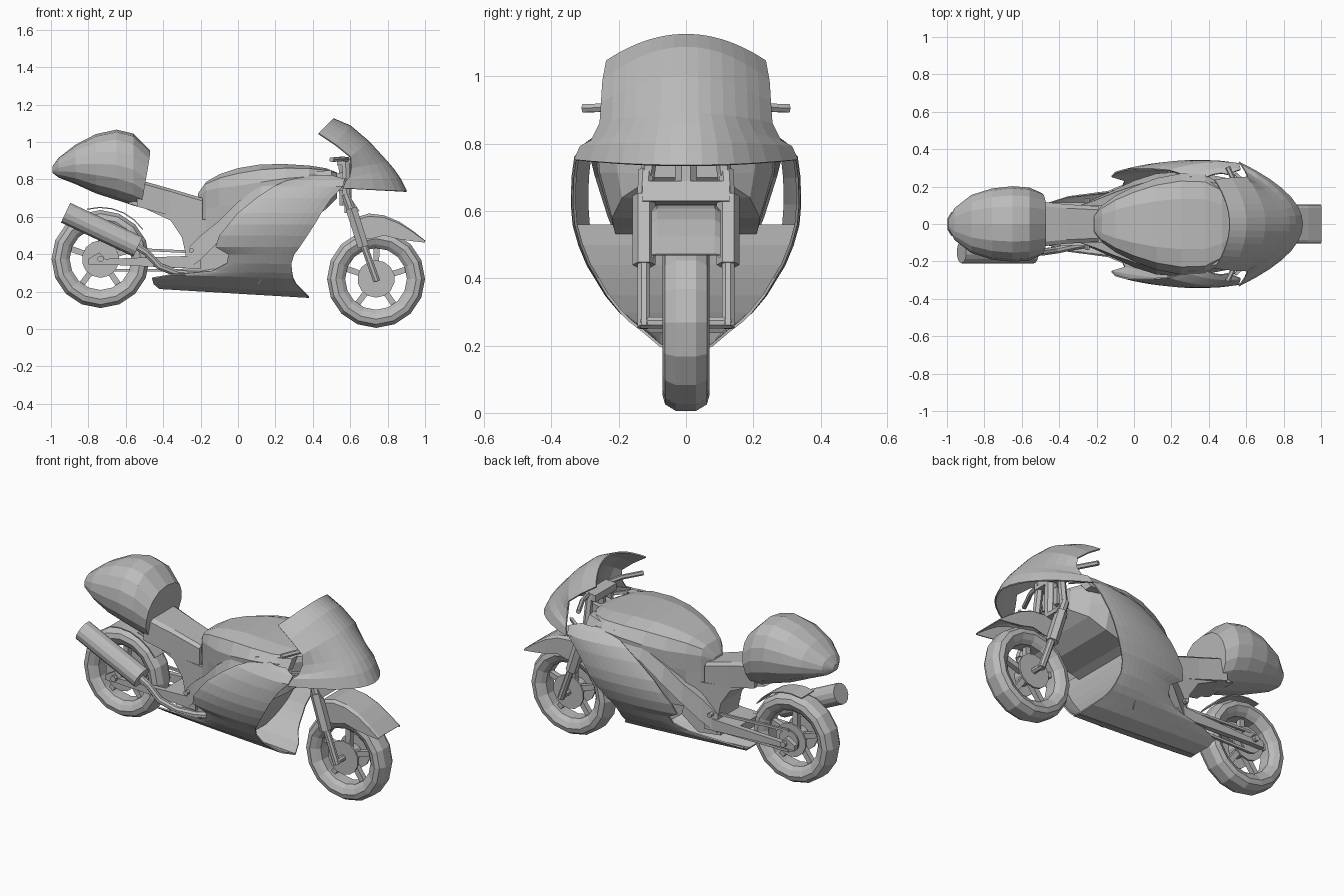
import bpy, bmesh, math
from mathutils import Vector

cube = bpy.data.objects.get("Cube")
if cube:
    bpy.data.objects.remove(cube, do_unlink=True)

grey = bpy.data.materials.new("plain grey")
grey.use_nodes = True
grey.diffuse_color = (0.5, 0.5, 0.5, 1)
grey.node_tree.nodes["Principled BSDF"].inputs["Base Color"].default_value = (0.5, 0.5, 0.5, 1)


def make(name, verts, faces, thick=0):
    bm = bmesh.new()
    vs = [bm.verts.new(v) for v in verts]
    for f in faces:
        bm.faces.new([vs[i] for i in f])
    bmesh.ops.remove_doubles(bm, verts=bm.verts, dist=0.0005)
    bmesh.ops.recalc_face_normals(bm, faces=bm.faces)
    me = bpy.data.meshes.new(name)
    bm.to_mesh(me)
    bm.free()
    me.materials.append(grey)
    ob = bpy.data.objects.new(name, me)
    bpy.context.collection.objects.link(ob)
    if thick:
        mod = ob.modifiers.new("thickness", 'SOLIDIFY')
        mod.thickness = thick
        mod.offset = 0
    return ob


def loft(name, rings, closed=True, caps=True, loop=False, thick=0):
    """Skin a list of equal-length rings of points."""
    n, m = len(rings[0]), len(rings)
    faces = []
    for i in range(m if loop else m - 1):
        for j in range(n if closed else n - 1):
            k, a, b = (j + 1) % n, i * n, (i + 1) % m * n
            faces.append((a + j, a + k, b + k, b + j))
    if caps and closed and not loop:
        faces += [tuple(range(n)), tuple(range((m - 1) * n, m * n))]
    return make(name, [p for r in rings for p in r], faces, thick)


def tube(name, path, radius, sides=10):
    """Sweep a polygon along a path of points."""
    pts = [Vector(p) for p in path]
    rings = []
    for i, p in enumerate(pts):
        d = (pts[min(i + 1, len(pts) - 1)] - pts[max(i - 1, 0)]).normalized()
        side = d.cross(Vector((0, 1, 0)))
        if side.length < 0.1:
            side = Vector((1, 0, 0))
        side.normalize()
        up = d.cross(side)
        ring = []
        for j in range(sides):
            a = math.tau * (j + 0.5) / sides
            ring.append(p + radius * (math.cos(a) * side + math.sin(a) * up))
        rings.append(ring)
    return loft(name, rings)


def prism(name, outline, y0, y1):
    """Extrude a side outline of (x, z) points across the width."""
    return loft(name, [[(x, y, z) for x, z in outline] for y in (y0, y1)])


def wheel(name, cx, cz):
    half = [(0.165, 0.035), (0.185, 0.055), (0.215, 0.07), (0.243, 0.062), (0.262, 0.03)]
    section = half + [(r, -y) for r, y in reversed(half)]
    rings = []
    for i in range(16):
        a = math.tau * i / 16
        rings.append([(cx + r * math.cos(a), y, cz + r * math.sin(a)) for r, y in section])
    loft(name + "_tyre", rings, loop=True)
    tube(name + "_hub", [(cx, -0.06, cz), (cx, 0.06, cz)], 0.045, 12)
    tube(name + "_axle", [(cx, -0.135, cz), (cx, 0.135, cz)], 0.018, 8)
    for y in (-0.055, 0.055):
        tube(name + "_brake_disc", [(cx, y - 0.005, cz), (cx, y + 0.005, cz)], 0.1, 14)
    for i in range(5):
        a = math.tau * i / 5 + 0.3
        tip = (cx + 0.18 * math.cos(a), 0, cz + 0.18 * math.sin(a))
        tube(name + "_spoke", [(cx, 0, cz), tip], 0.022, 4)


wheel("front_wheel", 0.738, 0.268)
wheel("rear_wheel", -0.735, 0.374)

# Front mudguard: x, top, lower edge
rings = []
for x, t, b in [(.62, .59, .49), (.7, .615, .48), (.78, .605, .5),
                (.86, .572, .48), (.93, .525, .47), (1.0, .47, .462)]:
    s = (t - b) * 0.1
    rings.append([(x, y, z) for y, z in
                  [(-.1, b), (-.1, t - s), (-.085, t), (.085, t), (.1, t - s), (.1, b)]])
loft("front_mudguard", rings, closed=False, thick=0.006)

# Rear mudguard: short arch hugging the tyre
rings = []
for deg in range(35, 106, 14):
    a = math.radians(deg)
    rings.append([(-.735 + .276 * math.cos(a), y, .374 + .276 * math.sin(a)) for y in (-.06, 0, .06)])
loft("rear_mudguard", rings, closed=False, thick=0.006)

# Nose fairing: paired centre and edge points, bowed forward between them
centre = [(.51, 1.123), (.6, 1.085), (.7, 1.0), (.8, .89), (.83, .855), (.865, .805), (.9, .735)]
edge = [(.43, .235, 1.045), (.52, .246, .985), (.6, .25, .92), (.605, .254, .86),
        (.595, .28, .808), (.575, .312, .792), (.56, .33, .752)]
rings = []
for (cx, cz), (ex, ey, ez) in zip(centre, edge):
    ring = []
    for i in range(-7, 8):
        u = i / 7
        w = 1 - abs(u) ** 2
        ring.append((ex + (cx - ex) * w, ey * u, ez + (cz - ez) * w))
    rings.append(ring)
loft("nose_fairing", rings, closed=False, thick=0.008)

# Main fairing: height, front x, rear x, half width
levels = [(.17, .38, -.42, 0), (.2, .35, -.45, .08), (.24, .31, -.46, .13),
          (.27, .295, -.35, .17), (.3, .29, -.14, .2), (.35, .285, -.06, .24),
          (.4, .3, -.05, .27), (.44, .33, -.12, .295), (.5, .37, -.1, .32),
          (.56, .41, -.05, .337), (.62, .445, 0, .342), (.7, .5, .1, .34),
          (.76, .56, .19, .332), (.8, .57, .28, .3), (.82, .5, .36, .272)]
for side, label in ((1, "left"), (-1, "right")):
    rings = []
    for z, fx, rx, w in levels:
        ring = []
        for i in range(11):
            u = i / 10
            x = rx + (fx - rx) * u
            lift = 0.05 * max(0, 1 - (z - .17) / .2) * (.38 - x) / .84
            y = w * (1 - 0.14 * (1 - u) ** 2.5 - 0.03 * u ** 6)
            ring.append((x, side * y, z + lift))
        rings.append(ring)
    loft(label + "_fairing", rings, closed=False, thick=0.008)

# Curved panel across the inside of the fairing
rings = [[(.2 - .9 * (.56 - z) ** 2, y * w * .96, z) for y in (-1, -.5, 0, .5, 1)]
         for z, fx, rx, w in levels[2:10]]
loft("radiator_panel", rings, closed=False, thick=0.008)

# Tank and body: x, top, shoulder, half width, base, base half width
rings = []
for x, t, m, w, b, v in [(-.215, .73, .71, .04, .56, .04), (-.17, .795, .74, .1, .5, .1),
                         (-.1, .835, .755, .15, .43, .13), (0, .868, .765, .2, .43, .15),
                         (.12, .888, .785, .245, .5, .2), (.25, .89, .805, .27, .55, .215),
                         (.38, .882, .815, .265, .58, .22), (.47, .868, .815, .21, .64, .19),
                         (.53, .845, .81, .11, .7, .1)]:
    right = [(w * .5, t - .008), (w * .85, t * .65 + m * .35), (w, m), (w * .97, m - .1), (v, b)]
    pts = right + [(-y, z) for y, z in reversed(right)]
    rings.append([(x, y, z) for y, z in pts])
loft("tank_and_body", rings)

# Frame plate and the spars sweeping from the steering head to the pivot
prism("frame", [(-.6, .675), (-.5, .645), (-.36, .58), (-.3, .49), (-.28, .4), (-.3, .3),
                (-.15, .28), (-.04, .36), (-.08, .5), (-.14, .58), (-.3, .6), (-.5, .69)], -.1, .1)
for side in (-1, 1):
    rings = []
    for x, t, yt, b, yb in [(.5, .85, .2, .79, .245), (.3, .83, .255, .75, .283),
                            (.12, .77, .24, .7, .27), (0, .68, .205, .58, .232),
                            (-.1, .58, .17, .47, .185), (-.2, .5, .13, .37, .14),
                            (-.28, .42, .102, .31, .105)]:
        rings.append([(x, side * y, z) for y, z in [(yt, t), (yb, b), (yb - .05, b), (yt - .05, t)]])
    loft("frame_spar", rings)

# Seat
rings = []
for x, t, b, w in [(-.54, .8, .655, .125), (-.36, .75, .605, .105), (-.19, .7, .555, .095)]:
    rings.append([(x, y, z) for y, z in
                  [(-w, b), (-w, t - .015), (-w * .8, t), (w * .8, t), (w, t - .015), (w, b)]])
loft("seat", rings)

# Rounded tail: x, base, top, half width; the last ring leans to form the front face
rings = []
for x, b, t, w in [(-.992, .835, .87, .025), (-.96, .81, .915, .085), (-.87, .775, .985, .155),
                   (-.76, .725, 1.042, .19), (-.65, .69, 1.066, .202), (-.56, .66, 1.045, .195),
                   (-.47, .65, .955, .165)]:
    ring = []
    for i in range(16):
        a = math.tau * i / 16
        c, s = math.cos(a), math.sin(a)
        z = (b + t) / 2 + (t - b) / 2 * s
        lean = .17 * max(0, .93 - z) if x > -.5 else 0
        ring.append((x - lean, w * math.copysign(abs(c) ** .8, c), z))
    rings.append(ring)
loft("tail_hump", rings)

# Exhaust
tube("exhaust_silencer", [(-.922, -.15, .622), (-.535, -.15, .44)], 0.06, 14)
tube("exhaust_pipe", [(-.54, -.15, .44), (-.49, -.15, .41), (-.42, -.14, .335),
                      (-.32, -.12, .295), (-.2, -.1, .29), (-.05, -.08, .32)], 0.02, 8)

# Rear suspension, foot pegs and drive chain
for side in (-1, 1):
    prism("swingarm", [(-.8, .345), (-.8, .375), (-.74, .41), (-.71, .375),
                       (-.28, .39), (-.2, .4), (-.2, .32), (-.28, .325), (-.72, .345)],
          side * .085, side * .115)
    tube("foot_peg", [(-.25, side * .1, .42), (-.25, side * .14, .42)], 0.014, 6)
prism("swingarm_bridge", [(-.42, .33), (-.42, .385), (-.28, .39), (-.28, .325)], -.1, .1)
for z0, z1 in ((.435, .41), (.315, .315)):
    tube("drive_chain", [(-.735, .075, z0), (-.2, .075, z1)], 0.01, 4)
tube("rear_sprocket", [(-.735, .07, .374), (-.735, .08, .374)], 0.065, 14)

# Front fork and steering
for side in (-1, 1):
    y = side * .125
    tube("fork_lower", [(.665, y, .47), (.742, y, .255)], 0.02, 8)
    tube("fork_sleeve", [(.605, y, .645), (.67, y, .44)], 0.034, 6)
    tube("fork_upper", [(.575, y * .95, .72), (.62, y, .6)], 0.024, 8)
    tube("fork_top", [(.575, y * .7, .91), (.58, y * .95, .68)], 0.022, 6)
    tube("handlebar", [(.59, side * .07, .905), (.56, side * .18, .91), (.5, side * .305, .905)], 0.014, 6)
    tube("fairing_stay", [(.54, side * .27, .8), (.62, side * .2, .79)], 0.012, 4)
prism("lower_clamp", [(.57, .62), (.57, .68), (.61, .69), (.65, .63)], -.13, .13)
prism("upper_clamp", [(.53, .875), (.53, .915), (.6, .92), (.6, .88)], -.1, .1)
tube("steering_stem", [(.575, 0, .66), (.57, 0, .9)], 0.035, 8)
prism("head_mount", [(.45, .74), (.45, .82), (.58, .84), (.58, .74)], -.06, .06)
